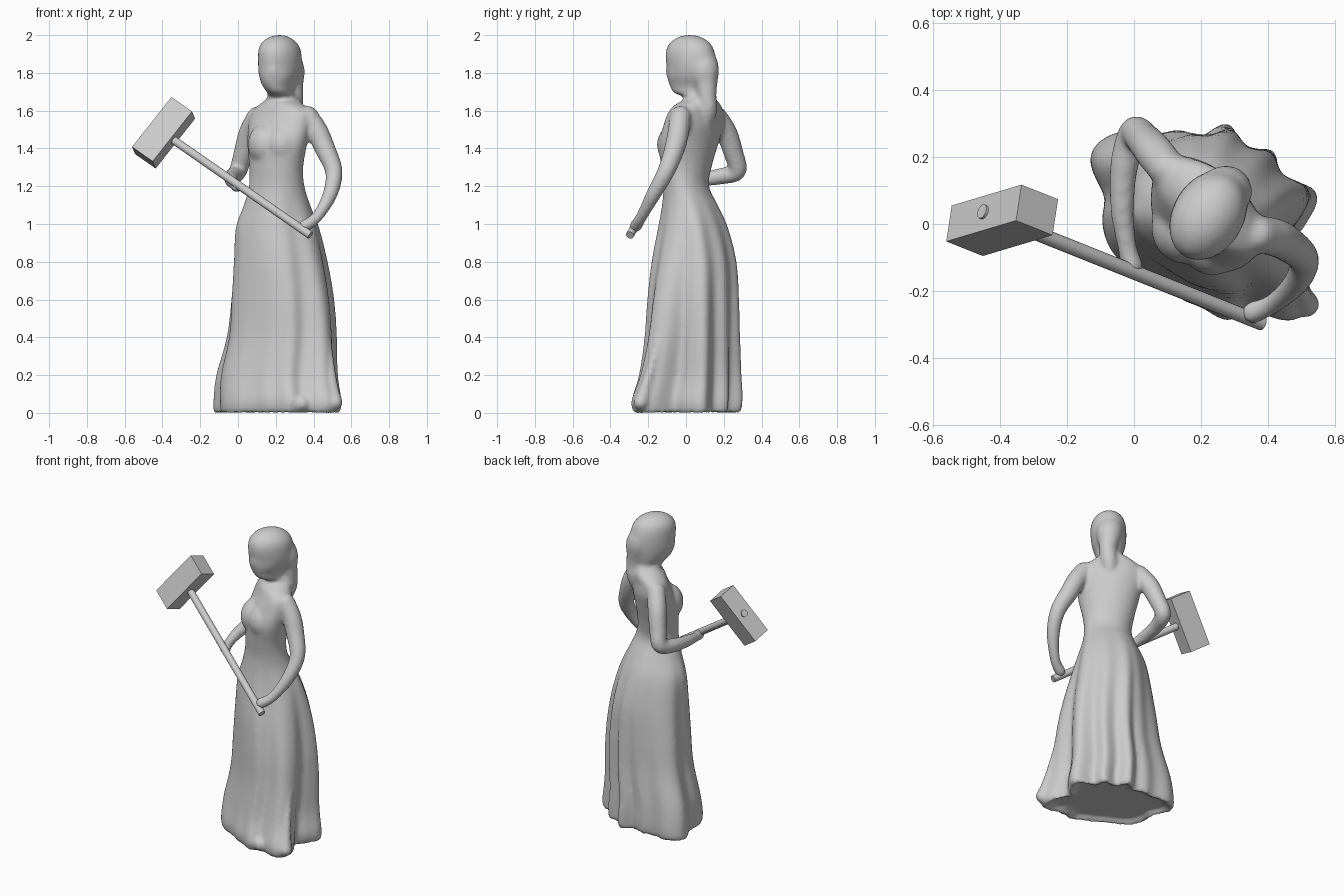
import bpy, bmesh, math
from mathutils import Vector, Matrix

if "Cube" in bpy.data.objects:
    bpy.data.objects.remove(bpy.data.objects["Cube"])


def spline(pts, n, closed=False):
    """Catmull-Rom samples through tuples, n per span."""
    k = len(pts)
    out = []
    get = (lambda i: pts[i % k]) if closed else (lambda i: pts[min(max(i, 0), k - 1)])
    for i in range(k if closed else k - 1):
        p0, p1, p2, p3 = (get(i + j) for j in (-1, 0, 1, 2))
        for s in range(n):
            t = s / n
            out.append(tuple(
                0.5 * (2 * b + (c - a) * t + (2 * a - 5 * b + 4 * c - d) * t * t
                       + (3 * b - a - 3 * c + d) * t ** 3)
                for a, b, c, d in zip(p0, p1, p2, p3)))
    if not closed:
        out.append(tuple(pts[-1]))
    return out


# hem radius every 15 degrees, seen from above, starting at +x
HEM = [.30, .345, .26, .29, .235, .29, .24, .27, .29, .365, .385, .30,
       .295, .28, .25, .22, .21, .22, .235, .28, .28, .385, .36, .265]
radii = [r[0] for r in spline([(r,) for r in HEM], 5, closed=True)]
N = len(radii)
ANG = [2 * math.pi * i / N for i in range(N)]
hem = [(r * math.cos(a), r * math.sin(a)) for r, a in zip(radii, ANG)]


def section(x0, x1, y0, y1, phi, fold, pinch):
    """Slanted ellipse blended with the folded hem shape, fitted to a box."""
    def wave(c):
        return math.copysign(abs(c) ** pinch, c)
    pts = [((1 - fold) * .3 * wave(math.cos(a)) + fold * h[0],
            (1 - fold) * .3 * wave(math.sin(a + phi)) + fold * h[1]) for a, h in zip(ANG, hem)]
    xs, ys = [p[0] for p in pts], [p[1] for p in pts]
    fx = (x1 - x0) / (max(xs) - min(xs))
    fy = (y1 - y0) / (max(ys) - min(ys))
    return [(x0 + (x - min(xs)) * fx, y0 + (y - min(ys)) * fy) for x, y in pts]


def loft(bm, rows):
    rings = []
    for z, x0, x1, y0, y1, phi in spline(rows, 5):
        fold = max(0.0, min(1.0, 1 - z / 1.15)) ** .85
        pinch = 1 + .28 * max(0.0, min(1.0, (1.3 - z) / .3))
        rings.append([bm.verts.new((x, y, z))
                      for x, y in section(x0, x1, y0, y1, phi, fold, pinch)])
    for a, b in zip(rings, rings[1:]):
        for i in range(N):
            j = (i + 1) % N
            bm.faces.new((a[i], a[j], b[j], b[i]))
    bm.faces.new(rings[0][::-1])
    bm.faces.new(rings[-1])


def ball(bm, c, r, scale=(1, 1, 1)):
    m = Matrix.Translation(c) @ Matrix.Diagonal((*scale, 1))
    bmesh.ops.create_icosphere(bm, subdivisions=3, radius=r, matrix=m)


def limb(bm, pts):
    for x, y, z, r in spline(pts, 8):
        ball(bm, (x, y, z), r)


# z, x range, y range, slant
GOWN = [
    (.025, -.08, .48, -.22, .24, 0),
    (.00, -.125, .535, -.27, .285, 0),
    (.06, -.13, .55, -.29, .30, 0),
    (.20, -.115, .53, -.25, .295, 0),
    (.40, -.06, .525, -.22, .287, .05),
    (.60, -.035, .51, -.205, .282, .05),
    (.80, -.022, .475, -.182, .268, .05),
    (.98, -.012, .43, -.148, .222, 0),
    (1.10, .03, .383, -.127, .168, -.05),
    (1.20, .058, .352, -.12, .122, -.15),
    (1.30, .06, .345, -.13, .135, -.25),
    (1.42, .05, .365, -.145, .17, -.35),
    (1.52, .055, .385, -.12, .20, -.5),
    (1.59, .07, .385, -.095, .20, -.6),
    (1.63, .11, .35, -.06, .185, -.4),
    (1.66, .15, .32, -.005, .16, -.1)]
HEAD = [
    (1.60, .15, .33, -.02, .165, 0),
    (1.65, .15, .325, -.01, .16, 0),
    (1.675, .155, .315, -.015, .15, .1),
    (1.695, .155, .295, -.065, .14, .2),
    (1.73, .13, .30, -.085, .145, .25),
    (1.78, .112, .325, -.10, .155, .25),
    (1.83, .107, .338, -.102, .16, .25),
    (1.88, .106, .338, -.108, .158, .25),
    (1.92, .108, .332, -.105, .148, .25),
    (1.955, .122, .315, -.088, .13, .25),
    (1.985, .155, .28, -.05, .09, .25),
    (2.00, .20, .24, -.005, .04, .25)]

bm = bmesh.new()
loft(bm, GOWN)
loft(bm, HEAD)
# bust, nose, toe and trailing hem corner
ball(bm, (.15, -.01, 1.42), .11, (.9, 1, 1.05))
ball(bm, (.235, -.045, 1.42), .11, (.9, 1, 1.05))
ball(bm, (.185, -.093, 1.81), .02, (1, .8, 1.8))
limb(bm, [(.34, -.245, .05, .045), (.36, -.19, .08, .05), (.36, -.14, .2, .04)])
limb(bm, [(.515, -.24, .055, .04), (.50, -.21, .15, .03), (.475, -.14, .4, .02)])
# hair gathered behind the head and falling to the nape
limb(bm, [(.245, .085, 1.88, .07), (.272, .095, 1.82, .08), (.285, .105, 1.75, .062),
          (.295, .11, 1.68, .052), (.29, .115, 1.6, .05), (.265, .10, 1.5, .03)])
# left arm, then right arm, each ending in a fist on the handle
limb(bm, [(.37, -.03, 1.57, .056), (.42, -.04, 1.49, .058), (.46, -.06, 1.4, .055),
          (.507, -.105, 1.28, .047), (.488, -.17, 1.16, .04), (.42, -.235, 1.04, .031),
          (.355, -.265, .99, .034)])
limb(bm, [(.10, .165, 1.565, .056), (.06, .215, 1.48, .058), (.03, .25, 1.38, .053),
          (.0, .27, 1.28, .048), (-.03, .17, 1.25, .043), (-.035, .04, 1.23, .036),
          (-.02, -.07, 1.21, .03), (-.005, -.125, 1.2, .034)])
bmesh.ops.recalc_face_normals(bm, faces=bm.faces)


def finish(name, bm):
    me = bpy.data.meshes.new(name)
    bm.to_mesh(me)
    bm.free()
    ob = bpy.data.objects.new(name, me)
    bpy.context.collection.objects.link(ob)
    return ob


# fuse the figure into one sculpted skin
woman = finish("woman_in_gown", bm)
rm = woman.modifiers.new("fuse", 'REMESH')
rm.mode = 'VOXEL'
rm.voxel_size = .011
rm.use_smooth_shade = True
sm = woman.modifiers.new("soften", 'SMOOTH')
sm.factor = .5
sm.iterations = 8

# hammer handle
a, b = Vector((.383, -.297, .941)), Vector((-.455, .038, 1.524))
bm = bmesh.new()
bmesh.ops.create_cone(bm, cap_ends=True, segments=16, radius1=.022, radius2=.022,
                      depth=(b - a).length,
                      matrix=Matrix.Translation((a + b) / 2)
                      @ (b - a).to_track_quat('Z', 'Y').to_matrix().to_4x4())
handle = finish("hammer_handle", bm)
bpy.context.view_layer.objects.active = handle
handle.select_set(True)
bpy.ops.object.shade_smooth_by_angle()

# hammer head: long axis, axis across, axis along the handle
h = (b - a).normalized()
l = Vector((.205, .065, .27))
l = (l - l.dot(h) * h).normalized()
w = h.cross(l)
bm = bmesh.new()
rot = Matrix((l, w, h)).transposed().to_4x4()
bmesh.ops.create_cube(bm, size=1, matrix=Matrix.Translation((-.394, .011, 1.483)) @ rot
                      @ Matrix.Diagonal((.342, .115, .14, 1)))
finish("hammer_head", bm)
